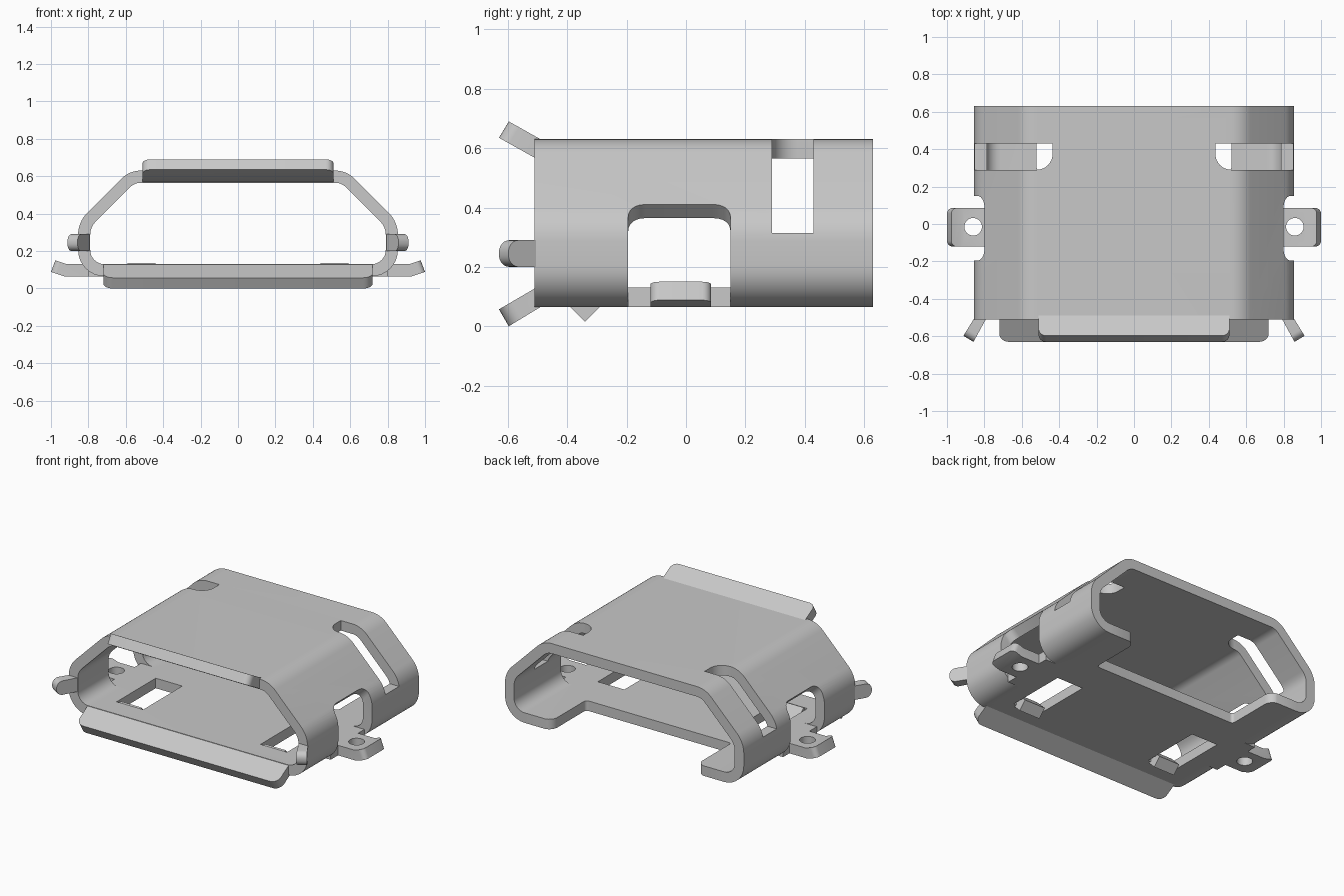
import bpy, bmesh, math
from mathutils import Vector

if "Cube" in bpy.data.objects:
    bpy.data.objects.remove(bpy.data.objects["Cube"], do_unlink=True)

steel = bpy.data.materials.new("brushed_steel")
steel.use_nodes = True
GREY = (0.58, 0.58, 0.58, 1)
steel.diffuse_color = GREY
steel.node_tree.nodes["Principled BSDF"].inputs["Base Color"].default_value = GREY


def fillet(points, radii, seg=8):
    """Round each corner of a closed 2D outline."""
    out = []
    n = len(points)
    for i, r in enumerate(radii):
        p = Vector(points[i])
        if r == 0:
            out.append(tuple(p))
            continue
        a = (Vector(points[i - 1]) - p).normalized()
        b = (Vector(points[(i + 1) % n]) - p).normalized()
        half = a.angle(b) / 2
        c = p + (a + b).normalized() * r / math.sin(half)
        s = p + a * r / math.tan(half) - c
        e = p + b * r / math.tan(half) - c
        for k in range(seg + 1):
            t, w = k / seg, s.angle(e)
            v = (s * math.sin((1 - t) * w) + e * math.sin(t * w)) / math.sin(w)
            out.append(tuple(c + v))
    return out


def finish(name, bm):
    bmesh.ops.recalc_face_normals(bm, faces=bm.faces[:])
    me = bpy.data.meshes.new(name)
    bm.to_mesh(me)
    bm.free()
    me.materials.append(steel)
    ob = bpy.data.objects.new(name, me)
    bpy.context.collection.objects.link(ob)
    return ob


def prism(name, pts, axis, lo, hi, side=1, edge=None, width=0.03):
    """Extrude an outline along an axis; optionally round one edge at both ends."""
    def place(p, t):
        v = {"x": (t, p[0], p[1]), "y": (p[0], t, p[1]), "z": (p[0], p[1], t)}[axis]
        return (v[0] * side, v[1], v[2])
    bm = bmesh.new()
    ends = [[bm.verts.new(place(p, t)) for p in pts] for t in (lo, hi)]
    n = len(pts)
    for ring in ends:
        bm.faces.new(ring)
    for i in range(n):
        j = (i + 1) % n
        bm.faces.new((ends[0][i], ends[0][j], ends[1][j], ends[1][i]))
    bmesh.ops.recalc_face_normals(bm, faces=bm.faces[:])
    if edge:
        es = [bm.edges.get((r[edge[0]], r[edge[1]])) for r in ends]
        bmesh.ops.bevel(bm, geom=es, offset=width, segments=6, profile=0.5, affect="EDGES")
    return finish(name, bm)


def box(x0, x1, y0, y1):
    return [(x0, y0), (x1, y0), (x1, y1), (x0, y1)]


def cut(target, cutter):
    m = target.modifiers.new("cut", "BOOLEAN")
    m.operation, m.solver, m.object = "DIFFERENCE", "EXACT", cutter
    bpy.context.view_layer.objects.active = target
    bpy.ops.object.modifier_apply(modifier=m.name)
    bpy.data.objects.remove(cutter, do_unlink=True)


# Shell: folded sheet tube with sloping shoulders
def section(w, zb, zs, xt, zt, radii):
    right = [(w, zb), (w, zs), (xt, zt)]
    left = [(-x, z) for x, z in reversed(right)]
    return fillet(right + left, radii + radii[::-1])


outer = section(0.855, 0.065, 0.355, 0.58, 0.63, [0.14, 0.165, 0.145])
inner = section(0.79, 0.13, 0.328, 0.553, 0.565, [0.075, 0.1, 0.08])
bm = bmesh.new()
rings = [[bm.verts.new((x, y, z)) for x, z in prof]
         for prof, y in ((outer, -0.51), (outer, 0.63), (inner, 0.63), (inner, -0.51))]
for a in range(4):
    ra, rb = rings[a], rings[(a + 1) % 4]
    for i in range(len(ra)):
        j = (i + 1) % len(ra)
        bm.faces.new((ra[i], ra[j], rb[j], rb[i]))
shell = finish("shell", bm)

# Rear opening in the floor, with rounded flap corners
rear = [(-0.52, 0.28), (0.52, 0.28), (0.52, 0.632), (0.65, 0.632),
        (0.65, 0.8), (-0.65, 0.8), (-0.65, 0.632), (-0.52, 0.632)]
cut(shell, prism("rear_cutter", fillet(rear, [0.02, 0.02, 0.06, 0, 0, 0, 0, 0.06]), "z", -0.1, 0.25))

parts = [shell]
for side, word in ((1, "left"), (-1, "right")):
    # Slot over the shoulder
    slot = fillet(box(0.435, 1.1, 0.29, 0.43), [0.085, 0, 0, 0])
    cut(shell, prism("slot_cutter", slot, "z", 0.315, 0.9, side))
    # Side window, its top cut square to the sloping wall
    window = [(0.65, 0.26), (0.9, 0.51), (1.1, 0.51), (1.1, -0.1),
              (0.71, -0.1), (0.71, 0.135), (0.65, 0.135)]
    cut(shell, prism("window_cutter", window, "y", -0.195, 0.15, side, (0, 1), 0.055))
    # Spring opening in the floor
    cut(shell, prism("floor_cutter", box(0.42, 0.61, -0.37, 0.03), "z", -0.1, 0.25, side))

    # Flat sill below the window
    parts.append(prism(word + "_sill", box(0.71, 0.8, -0.195, 0.15), "z", 0.065, 0.13, side))

    # Mounting ear with a round hole
    ear_profile = [(0.80, 0.065), (0.93, 0.065), (1.0, 0.088), (0.977, 0.15), (0.915, 0.13), (0.80, 0.13)]
    ear = prism(word + "_ear", ear_profile, "y", -0.12, 0.085, side, (2, 3), 0.03)
    circle = [(0.86 + 0.047 * math.cos(k * math.pi / 16),
               -0.015 + 0.047 * math.sin(k * math.pi / 16)) for k in range(32)]
    cut(ear, prism("hole_cutter", circle, "z", -0.1, 0.3, side))
    parts.append(ear)

    # Bent contact tab under the floor
    tab = [(-0.41, 0.085), (-0.34, 0.015), (-0.29, 0.065), (-0.36, 0.135)]
    parts.append(prism(word + "_contact_tab", tab, "x", 0.44, 0.59, side))

    # Flared latch at the front of the side wall
    latch = [(0.79, -0.505), (0.858, -0.63), (0.912, -0.598), (0.855, -0.505)]
    parts.append(prism(word + "_latch", latch, "z", 0.2, 0.29, side, (1, 2), 0.04))

# Flared lips at the front mouth
top_lip = [(-0.505, 0.565), (-0.63, 0.635), (-0.597, 0.69), (-0.49, 0.63), (-0.49, 0.565)]
bottom_lip = [(-0.505, 0.13), (-0.63, 0.057), (-0.597, 0.0), (-0.49, 0.065), (-0.49, 0.13)]
parts.append(prism("top_lip", top_lip, "x", -0.51, 0.51, 1, (1, 2), 0.04))
parts.append(prism("bottom_lip", bottom_lip, "x", -0.72, 0.72, 1, (1, 2), 0.05))

# Smooth bends, crisp sheet edges
bpy.ops.object.select_all(action="DESELECT")
for ob in parts:
    ob.select_set(True)
bpy.context.view_layer.objects.active = shell
bpy.ops.object.shade_smooth_by_angle(angle=math.radians(30))
